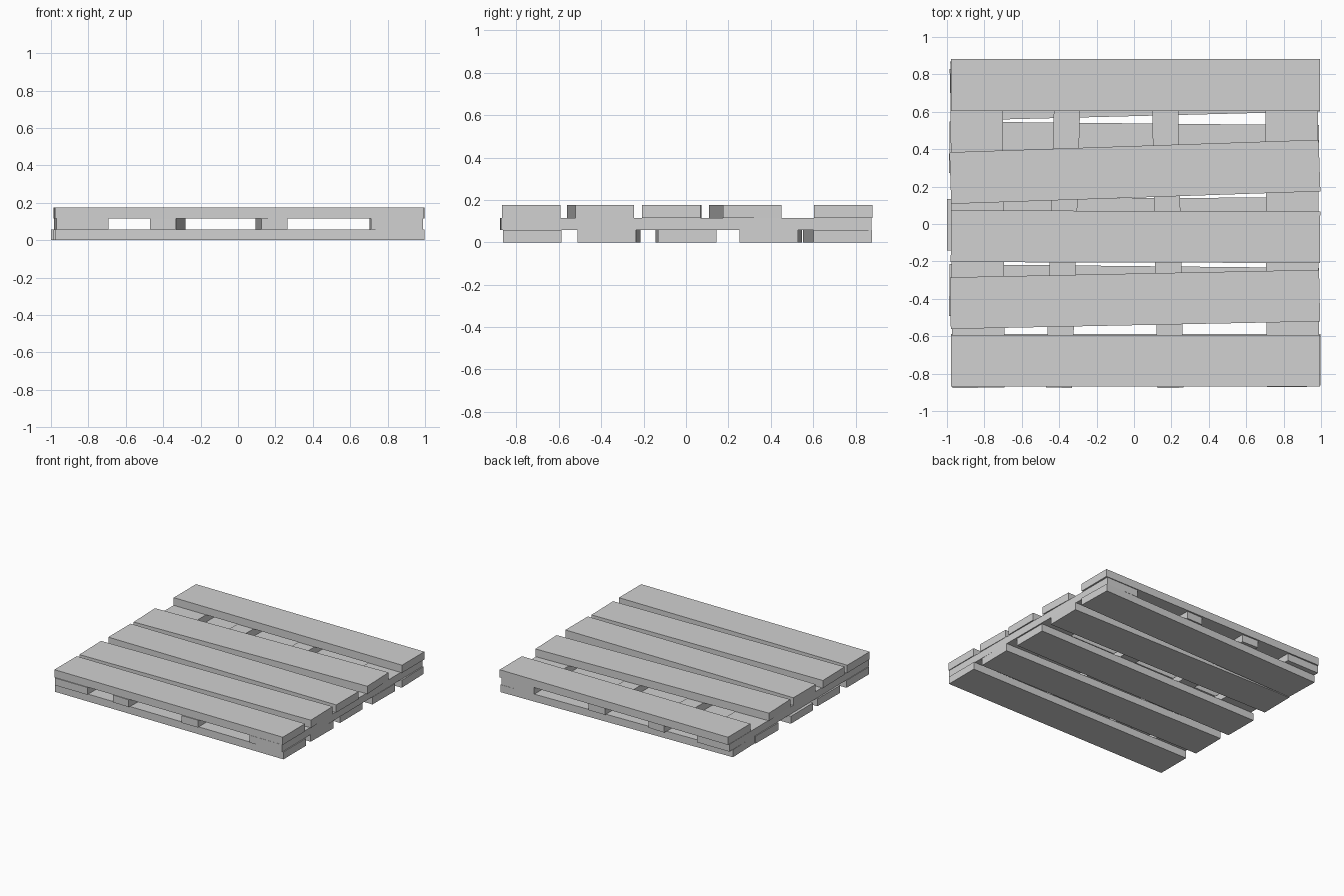
import bpy
import bmesh
import math
from mathutils import Matrix

cube = bpy.data.objects.get("Cube")
if cube:
    bpy.data.objects.remove(cube, do_unlink=True)

# One plain grey for all the timber
grey = bpy.data.materials.new("grey_wood")
grey.use_nodes = True
grey.diffuse_color = (0.64, 0.64, 0.64, 1)
grey.node_tree.nodes["Principled BSDF"].inputs["Base Color"].default_value = grey.diffuse_color


def board(name, centre, size, turn):
    """A box with the given centre and size, turned about z (radians)."""
    bm = bmesh.new()
    bmesh.ops.create_cube(bm, size=1, matrix=Matrix.Diagonal((*size, 1)))
    mesh = bpy.data.meshes.new(name)
    bm.to_mesh(mesh)
    bm.free()
    mesh.materials.append(grey)
    obj = bpy.data.objects.new(name, mesh)
    obj.location = centre
    obj.rotation_euler.z = turn
    bpy.context.collection.objects.link(obj)


LENGTH, WIDTH = 1.975, 0.276
LOW, MID, HIGH = 0.058, 0.115, 0.175  # tops of the three layers


def layer(name, bottom, top, rows):
    # Slats run along x; each row is x centre, y centre, y rise from left to right
    for i, (x, y, rise) in enumerate(rows, 1):
        board(f"{name}_{i}", (x, y, (bottom + top) / 2),
              (LENGTH, WIDTH, top - bottom), math.atan(rise / LENGTH))


# Bottom slats, front to back
layer("bottom_slat", 0, LOW, [
    (0.01, -0.725, 0),
    (0.0, -0.363, -0.02),
    (-0.012, 0.0, 0.01),
    (0.0, 0.4, -0.02),
    (0.005, 0.715, 0.05),
])

# Top slats, front to back
layer("top_slat", MID, HIGH, [
    (0.008, -0.731, 0),
    (0.005, -0.403, 0.04),
    (0.008, -0.068, -0.005),
    (0.005, 0.279, 0.067),
    (0.008, 0.743, 0),
])

# Runners between the layers: x centre, width, y centre, x shift from front to back
for side, x, width, y, shift in [
    ("right_outer", -0.837, 0.28, -0.003, -0.011),
    ("right_inner", -0.376, 0.14, -0.003, 0.05),
    ("left_inner", 0.179, 0.14, -0.004, -0.033),
    ("left_outer", 0.846, 0.28, 0.002, -0.008),
]:
    board(f"{side}_runner", (x, y, (LOW + MID) / 2),
          (width, 1.745, MID - LOW), -math.atan(shift / 1.745))
